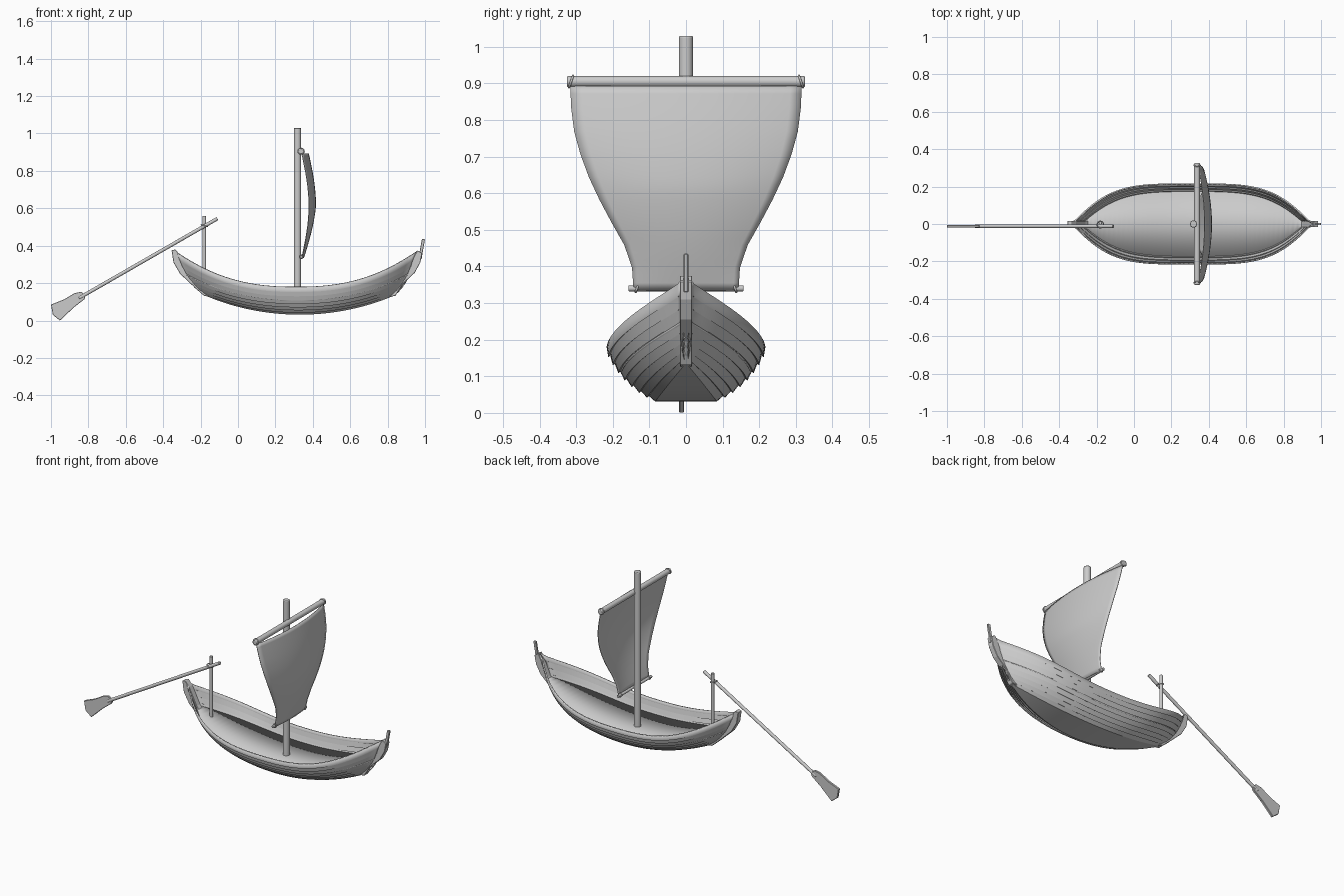
import bpy, bmesh, math
from mathutils import Vector

cube = bpy.data.objects.get("Cube")
if cube:
    bpy.data.objects.remove(cube, do_unlink=True)


def smooth(obj, angle=35):
    bpy.ops.object.select_all(action='DESELECT')
    obj.select_set(True)
    bpy.context.view_layer.objects.active = obj
    bpy.ops.object.shade_smooth_by_angle(angle=math.radians(angle))
    return obj


def add_mesh(name, bm):
    mesh = bpy.data.meshes.new(name)
    bm.to_mesh(mesh)
    bm.free()
    obj = bpy.data.objects.new(name, mesh)
    bpy.context.collection.objects.link(obj)
    return obj


def grid(name, rows):
    """Skin a list of equally long point rows."""
    bm = bmesh.new()
    rows = [[bm.verts.new(p) for p in row] for row in rows]
    for a, b in zip(rows, rows[1:]):
        for j in range(len(a) - 1):
            bm.faces.new((a[j], b[j], b[j + 1], a[j + 1]))
    return add_mesh(name, bm)


def solidify(obj, thickness, offset):
    mod = obj.modifiers.new("thickness", 'SOLIDIFY')
    mod.thickness, mod.offset = thickness, offset


def rod(name, start, end, radius, bevel=0.004):
    a, b = Vector(start), Vector(end)
    bpy.ops.mesh.primitive_cylinder_add(vertices=20, radius=radius,
                                        depth=(b - a).length, location=(a + b) / 2)
    obj = bpy.context.object
    obj.name = name
    obj.rotation_euler = (b - a).to_track_quat('Z', 'Y').to_euler()
    mod = obj.modifiers.new("rounded_ends", 'BEVEL')
    mod.width, mod.segments = bevel, 2
    return smooth(obj)


def ring(name, centre, radius, axis):
    bpy.ops.mesh.primitive_torus_add(major_segments=24, minor_segments=8, location=centre,
                                     major_radius=radius, minor_radius=0.003)
    obj = bpy.context.object
    obj.name = name
    obj.rotation_euler = Vector(axis).to_track_quat('Z', 'Y').to_euler()
    return smooth(obj, 60)


def plate(name, outline, thickness, y=0):
    """Extrude an x-z outline evenly to both sides of y."""
    bm = bmesh.new()
    face = bm.faces.new([bm.verts.new((x, y - thickness / 2, z)) for x, z in outline])
    new = bmesh.ops.extrude_face_region(bm, geom=[face])["geom"]
    bmesh.ops.translate(bm, vec=(0, thickness, 0),
                        verts=[v for v in new if isinstance(v, bmesh.types.BMVert)])
    bmesh.ops.recalc_face_normals(bm, faces=bm.faces)
    obj = add_mesh(name, bm)
    mod = obj.modifiers.new("soft_edges", 'BEVEL')
    mod.width, mod.segments = 0.002, 1
    return obj


# Hull surface: u runs stern to bow (-1..1), s runs chine to gunwale (0..1)
def hull_point(u, s, out=0.0):
    t = abs(u)
    chine = Vector((0.33 + 0.51 * u, max(0.078 * (1 - t ** 2), 0.005), 0.036 + 0.1 * t ** 2))
    sheer = Vector((0.31 + 0.65 * u, max(0.216 * (1 - t ** 4) ** 1.2, 0.008),
                    0.18 + 0.19 * t ** 2.4))
    wide = (s + math.sin(s * math.pi / 2)) / 2
    high = (s + 1 - math.cos(s * math.pi / 2)) / 2
    out *= 1 - t ** 6
    return Vector((chine.x + (sheer.x - chine.x) * wide,
                   chine.y + (sheer.y - chine.y) * wide + out * 0.8,
                   chine.z + (sheer.z - chine.z) * high - out * 0.6))


def flip(p):
    return Vector((p.x, -p.y, p.z))


STATIONS = [i / 24 for i in range(-24, 25)]
STRAKES = 8

# Overlapping planks: each one stands proud at its lower edge
hull_rows = []
for u in STATIONS:
    half = []
    for k in range(STRAKES):
        half.append(hull_point(u, k / STRAKES, 0.008))
        half.append(hull_point(u, (k + 1) / STRAKES, 0.001))
    hull_rows.append(half[::-1] + [flip(p) for p in half])
hull = grid("plank_hull", hull_rows)
solidify(hull, 0.008, -1)
smooth(hull, 25)

# Deck follows the sheer a little below the gunwale
deck_rows = []
for u in STATIONS:
    edge = hull_point(u, 0.62)
    deck_rows.append([flip(edge), edge])
deck = grid("deck", deck_rows)
solidify(deck, 0.006, -1)
smooth(deck)

# Stem and stern posts
plate("bow_post", [(0.80, 0.125), (0.842, 0.132), (0.88, 0.195), (0.945, 0.255), (0.975, 0.31),
                   (0.985, 0.36), (0.96, 0.375), (0.945, 0.35), (0.90, 0.25), (0.85, 0.18)], 0.034)
plate("bow_tip", [(0.965, 0.33), (0.982, 0.33), (0.99, 0.38), (1.0, 0.435),
                  (0.983, 0.435), (0.975, 0.39)], 0.013)
plate("stern_post", [(-0.14, 0.125), (-0.182, 0.132), (-0.23, 0.175), (-0.31, 0.25),
                     (-0.345, 0.31), (-0.355, 0.375), (-0.335, 0.38), (-0.31, 0.35),
                     (-0.26, 0.25), (-0.20, 0.18)], 0.034)

# Mast, yard and lower spar
rod("mast", (0.318, 0, 0.10), (0.318, 0, 1.03), 0.0195)
rod("yard", (0.337, -0.325, 0.905), (0.337, 0.325, 0.905), 0.0155)
rod("lower_spar", (0.338, -0.157, 0.34), (0.338, 0.157, 0.34), 0.008, 0.002)
for side, word in ((1, "left"), (-1, "right")):
    ring("yard_lashing_" + word, (0.337, side * 0.314, 0.905), 0.017, (0, 1, side * 0.35))
    ring("spar_lashing_" + word, (0.338, side * 0.134, 0.34), 0.010, (0, 1, side * 0.35))

# Bellied sail: half width at evenly spaced heights, foot to head
WIDTHS = [0.143, 0.147, 0.168, 0.203, 0.236, 0.265, 0.288, 0.305, 0.313, 0.316]


def sail_width(v):
    f = v * (len(WIDTHS) - 1)
    i = min(int(f), len(WIDTHS) - 2)
    return WIDTHS[i] + (WIDTHS[i + 1] - WIDTHS[i]) * (f - i)


sail_rows = []
for i in range(28):
    v = i / 27
    row = []
    for j in range(21):
        w = j / 10 - 1
        belly = 0.010 + 0.026 * min(1, v * 2)
        x = 0.341 + 0.038 * math.sin(math.pi * v) + belly * (1 - w * w)
        row.append((x, w * sail_width(v), 0.335 + 0.557 * v))
    sail_rows.append(row)
sail = grid("sail", sail_rows)
solidify(sail, 0.004, 0)
smooth(sail, 60)

# Steering oar and its support
OAR_Y = -0.012
rod("oar_shaft", (-0.11, OAR_Y, 0.545), (-0.85, OAR_Y, 0.12), 0.0095, 0.002)
plate("oar_blade", [(-0.838, 0.154), (-0.815, 0.135), (-0.82, 0.115), (-0.88, 0.068),
                    (-0.925, 0.025), (-0.952, 0.0), (-0.99, 0.03), (-1.0, 0.085),
                    (-0.93, 0.113), (-0.875, 0.146)], 0.014, OAR_Y)
rod("oar_support", (-0.18, 0.006, 0.19), (-0.18, 0.006, 0.56), 0.009, 0.002)
ring("oar_lashing", (-0.18, -0.003, 0.507), 0.018, (0.3, 0, 1))
